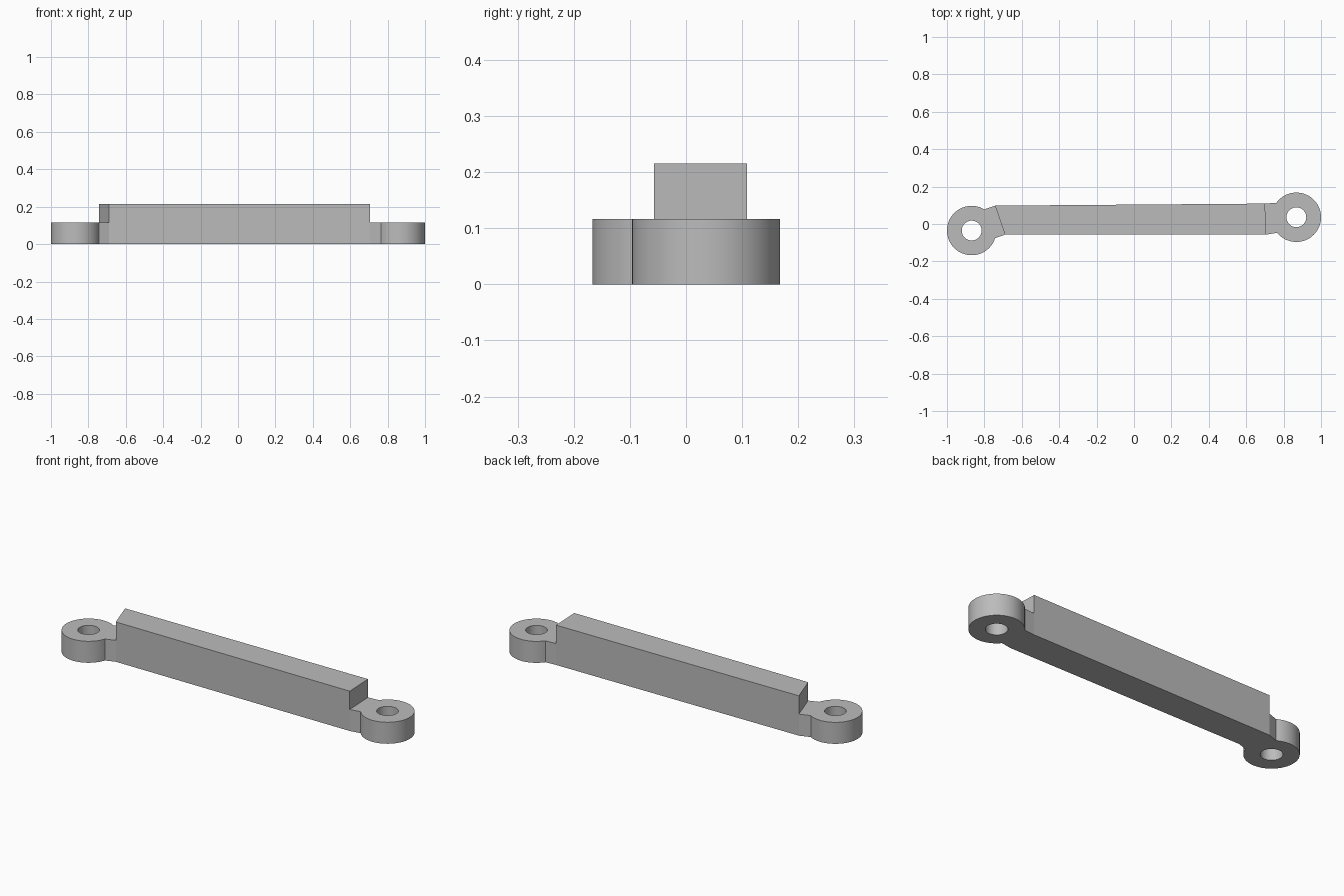
import bpy, bmesh, math

if "Cube" in bpy.data.objects:
    bpy.data.objects.remove(bpy.data.objects["Cube"])

BAR_TOP, EYE_TOP = 0.215, 0.116
EYE_R, HOLE_R = 0.132, 0.053

grey = bpy.data.materials.new("plain grey")
grey.diffuse_color = (0.5, 0.5, 0.5, 1)
grey.use_nodes = True
grey.node_tree.nodes["Principled BSDF"].inputs["Base Color"].default_value = grey.diffuse_color


def arc(cx, cy, r, start, end, n):
    """Points along an arc, angles in degrees."""
    angles = [math.radians(start + (end - start) * i / n) for i in range(n + 1)]
    return [(cx + r * math.cos(a), cy + r * math.sin(a)) for a in angles]


def plate(name, outlines, height):
    """Extrude closed flat outlines (first outer, then holes) up from z = 0."""
    curve = bpy.data.curves.new(name, 'CURVE')
    curve.dimensions = '2D'
    curve.fill_mode = 'BOTH'
    curve.extrude = height / 2
    for pts in outlines:
        spline = curve.splines.new('POLY')
        spline.points.add(len(pts) - 1)
        for p, (x, y) in zip(spline.points, pts):
            p.co = (x, y, 0, 1)
        spline.use_cyclic_u = True
    obj = bpy.data.objects.new(name, curve)
    bpy.context.collection.objects.link(obj)
    bpy.ops.object.select_all(action='DESELECT')
    obj.select_set(True)
    bpy.context.view_layer.objects.active = obj
    bpy.ops.object.convert(target='MESH')
    obj = bpy.context.view_layer.objects.active
    # weld caps to walls and stand the plate on the floor
    bm = bmesh.new()
    bm.from_mesh(obj.data)
    bmesh.ops.remove_doubles(bm, verts=bm.verts, dist=1e-5)
    bmesh.ops.recalc_face_normals(bm, faces=bm.faces)
    bmesh.ops.translate(bm, verts=bm.verts, vec=(0, 0, height / 2))
    bm.to_mesh(obj.data)
    bm.free()
    obj.data.materials.clear()
    obj.data.materials.append(grey)
    bpy.ops.object.shade_smooth_by_angle(angle=math.radians(25))
    return obj


def eye(name, cx, cy, start, end, neck):
    """Drilled round end joined to the bar by a short neck."""
    outer = arc(cx, cy, EYE_R, start, end, 56) + neck
    hole = arc(cx, cy, HOLE_R, 0, 360, 48)[:-1]
    plate(name, [outer, hole], EYE_TOP)


# corners of the bar's slanted ends
left_low, left_high = (-0.69, -0.057), (-0.743, 0.098)
right_low, right_high = (0.707, -0.057), (0.70, 0.109)

plate("bar", [[left_low, right_low, right_high, left_high]], BAR_TOP)
eye("left_eye", -0.868, -0.035, 59, 342, [left_low, left_high])
eye("right_eye", 0.868, 0.036, -141, 144, [right_high, right_low])
